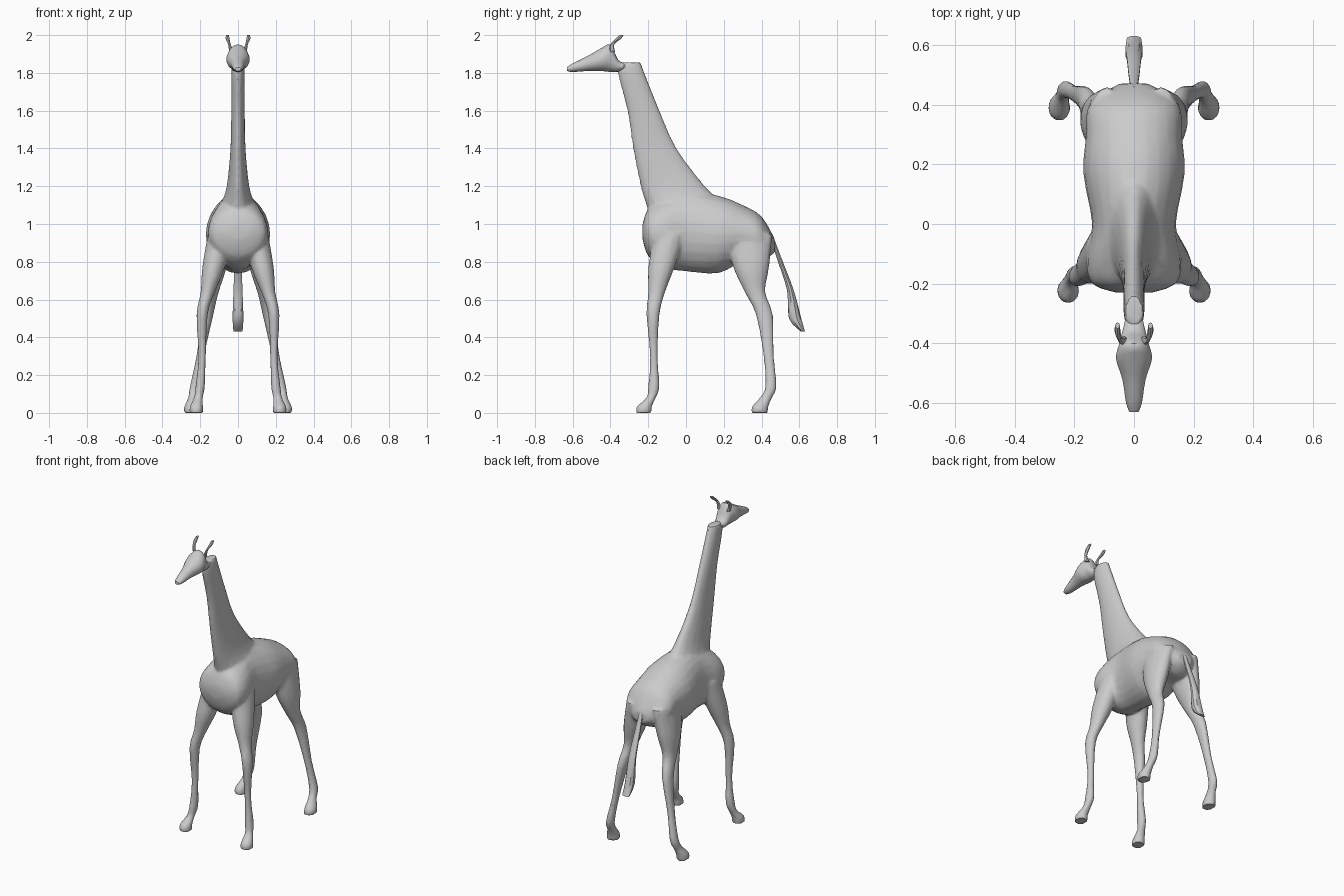
import bpy, bmesh, math
from mathutils import Vector

default_cube = bpy.data.objects.get("Cube")
if default_cube:
    bpy.data.objects.remove(default_cube, do_unlink=True)

grey = bpy.data.materials.new("plain grey")
grey.use_nodes = True
grey.diffuse_color = (.6, .6, .6, 1)
grey.node_tree.nodes["Principled BSDF"].inputs["Base Color"].default_value = grey.diffuse_color


def spline(stations, steps=3):
    """Pass a smooth curve through the stations, number by number."""
    points = [Vector(station) for station in stations]
    padded = [points[0]] + points + [points[-1]]
    result = []
    for before, start, end, after in zip(padded, padded[1:], padded[2:], padded[3:]):
        leaving, arriving = (end - before) / 2, (after - start) / 2
        for k in range(steps):
            t = k / steps
            blend = t * t * (3 - 2 * t)
            result.append(start.lerp(end, blend)
                          + leaving * (t * (1 - t) ** 2)
                          - arriving * (t * t * (1 - t)))
    return result + [points[-1]]


def loft(name, centres, sides, mirror=1):
    """Skin oval rings, each given as (centre, half width, half depth vector)."""
    bm = bmesh.new()
    rings = []
    for centre, width, depth in centres:
        ring = []
        for k in range(sides):
            angle = math.tau * k / sides
            point = centre + depth * math.cos(angle)
            point.x = mirror * (point.x + width * math.sin(angle))
            ring.append(bm.verts.new(point))
        rings.append(ring)
    for ring, following in zip(rings, rings[1:]):
        for k in range(sides):
            bm.faces.new((ring[k - 1], ring[k], following[k], following[k - 1]))
    bm.faces.new(rings[0])
    bm.faces.new(rings[-1])
    bmesh.ops.recalc_face_normals(bm, faces=bm.faces)
    mesh = bpy.data.meshes.new(name)
    bm.to_mesh(mesh)
    bm.free()
    mesh.materials.append(grey)
    part = bpy.data.objects.new(name, mesh)
    bpy.context.collection.objects.link(part)
    return part


def lengthwise(name, stations, sides):
    """Part running front to back. Station: y, half width, bottom, top."""
    return loft(name, [(Vector((0, y, (bottom + top) / 2)), width, Vector((0, 0, (top - bottom) / 2)))
                       for y, width, bottom, top in spline(stations)], sides)


def upright(name, stations, sides, mirror=1):
    """Part running up and down. Station: z, half width, front, back, centre x."""
    return loft(name, [(Vector((x, (front + back) / 2, z)), width, Vector((0, (back - front) / 2, 0)))
                       for z, width, front, back, x in spline(stations)], sides, mirror)


def central(stations):
    """Place stations on the middle line."""
    return [(*station, 0) for station in stations]


def select(parts):
    bpy.ops.object.select_all(action="DESELECT")
    for part in parts:
        part.select_set(True)
    bpy.context.view_layer.objects.active = parts[0]


# Torso, chest to rump
body = lengthwise("body", [
    (-.23, .06, .92, 1),
    (-.2, .14, .83, 1.08),
    (-.12, .16, .77, 1.13),
    (0, .14, .75, 1.17),
    (.17, .17, .74, 1.15),
    (.3, .16, .8, 1.1),
    (.4, .15, .8, 1.04),
    (.47, .05, .85, .92)], sides=24)

# Neck, shoulders to nape
neck = upright("neck", central([
    (.95, .12, -.17, .25),
    (1.1, .09, -.21, .2),
    (1.2, .06, -.24, .1),
    (1.4, .04, -.28, -.05),
    (1.6, .036, -.31, -.14),
    (1.8, .035, -.36, -.22),
    (1.855, .03, -.34, -.24)]), sides=18)

# Legs: heights and half widths are shared, front, back and centre x differ
LEG_RINGS = [(.95, .06), (.77, .06), (.64, .038), (.52, .03), (.3, .02),
             (.14, .025), (.08, .024), (.035, .035), (0, .038)]
FORELEG = [(-.17, 0, .1), (-.2, -.06, .13), (-.2, -.11, .16),
           (-.21, -.14, .19), (-.19, -.15, .19), (-.2, -.14, .2),
           (-.21, -.16, .21), (-.26, -.18, .22), (-.265, -.18, .22)]
HIND_LEG = [(.2, .46, .09), (.25, .44, .12), (.31, .42, .14),
            (.37, .46, .16), (.41, .465, .2), (.42, .48, .23),
            (.39, .455, .24), (.35, .437, .25), (.345, .433, .25)]
legs = [upright("leg", [ring + place for ring, place in zip(LEG_RINGS, course)], 14, mirror)
        for course in (FORELEG, HIND_LEG) for mirror in (1, -1)]

# Blend torso, neck and legs into one faceted skin
select([body, neck] + legs)
bpy.ops.object.join()
remesh = body.modifiers.new("blend", "REMESH")
remesh.mode = "VOXEL"
remesh.voxel_size = .009
soften = body.modifiers.new("soften", "SMOOTH")
soften.iterations = 3
simplify = body.modifiers.new("simplify", "DECIMATE")
simplify.ratio = .15

# Head, nose to the back of the skull
head = lengthwise("head", [
    (-.63, .015, 1.81, 1.83),
    (-.6, .027, 1.805, 1.85),
    (-.52, .04, 1.81, 1.89),
    (-.45, .062, 1.81, 1.93),
    (-.4, .05, 1.805, 1.95),
    (-.36, .04, 1.805, 1.87),
    (-.32, .03, 1.82, 1.85)], sides=14)

# Horns, leaning back and out to a knobbed tip
HORN = [(1.91, .012, -.405, -.375, .035),
        (1.95, .007, -.4, -.38, .045),
        (1.98, .01, -.375, -.345, .055),
        (2, .008, -.35, -.33, .055)]
horns = [upright(name, HORN, 8, mirror)
         for name, mirror in (("left_horn", 1), ("right_horn", -1))]

# Tail, root to tuft
tail = upright("tail", central([
    (.94, .01, .44, .46),
    (.82, .018, .48, .505),
    (.65, .025, .535, .57),
    (.5, .03, .545, .61),
    (.43, .025, .61, .63)]), sides=10)

select([body, head, tail] + horns)
bpy.ops.object.convert(target="MESH")
bpy.ops.object.shade_smooth_by_angle(angle=math.radians(35))
